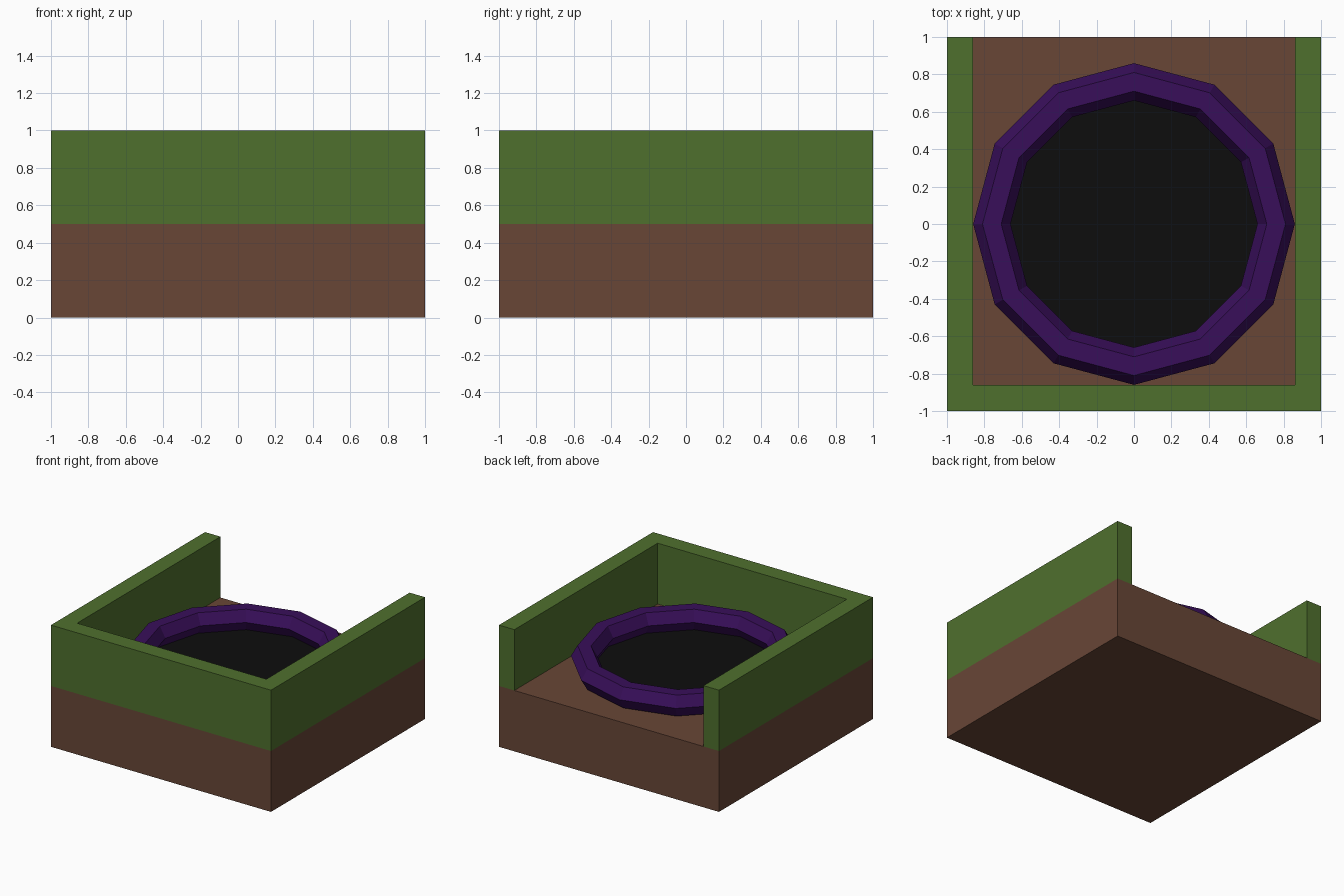
import bpy, bmesh, math

if "Cube" in bpy.data.objects:
    bpy.data.objects.remove(bpy.data.objects["Cube"])


def material(name, rgb):
    m = bpy.data.materials.new(name)
    m.diffuse_color = (*rgb, 1)
    m.use_nodes = True
    m.node_tree.nodes["Principled BSDF"].inputs["Base Color"].default_value = m.diffuse_color
    return m


soil = material("brown soil", (0.138, 0.061, 0.037))
grass = material("grass green", (0.078, 0.162, 0.027))
purple = material("deep purple", (0.040, 0.0045, 0.102))
black = material("black", (0.004, 0.004, 0.004))


def prism(name, outline, z0, z1, mat):
    """Extrude a flat outline from z0 up to z1."""
    bm = bmesh.new()
    face = bm.faces.new([bm.verts.new((x, y, z0)) for x, y in outline])
    ext = bmesh.ops.extrude_face_region(bm, geom=[face], use_keep_orig=True)
    for v in ext["geom"]:
        if isinstance(v, bmesh.types.BMVert):
            v.co.z = z1
    bmesh.ops.recalc_face_normals(bm, faces=bm.faces[:])
    me = bpy.data.meshes.new(name)
    bm.to_mesh(me)
    bm.free()
    me.materials.append(mat)
    ob = bpy.data.objects.new(name, me)
    bpy.context.collection.objects.link(ob)
    return ob


def polygon(radius, sides):
    return [(radius * math.cos(2 * math.pi * i / sides),
             radius * math.sin(2 * math.pi * i / sides)) for i in range(sides)]


# Soil base
prism("soil_base", [(-1, -1), (1, -1), (1, 1), (-1, 1)], 0, 0.5, soil)

# U-shaped wall: closed at front and sides, open at the back
w = 0.86
prism("hedge_wall", [(-1, -1), (1, -1), (1, 1), (w, 1),
                     (w, -w), (-w, -w), (-w, 1), (-1, 1)], 0.5, 1, grass)

# Dark pit disc inside the ring
prism("pit_disc", polygon(0.75, 12), 0.5, 0.52, black)

# Twelve-sided ring with a hexagonal section
bpy.ops.mesh.primitive_torus_add(major_segments=12, minor_segments=6,
                                 major_radius=0.76, minor_radius=0.10,
                                 location=(0, 0, 0.6))
ring = bpy.context.object
ring.name = "portal_ring"
ring.data.materials.append(purple)
